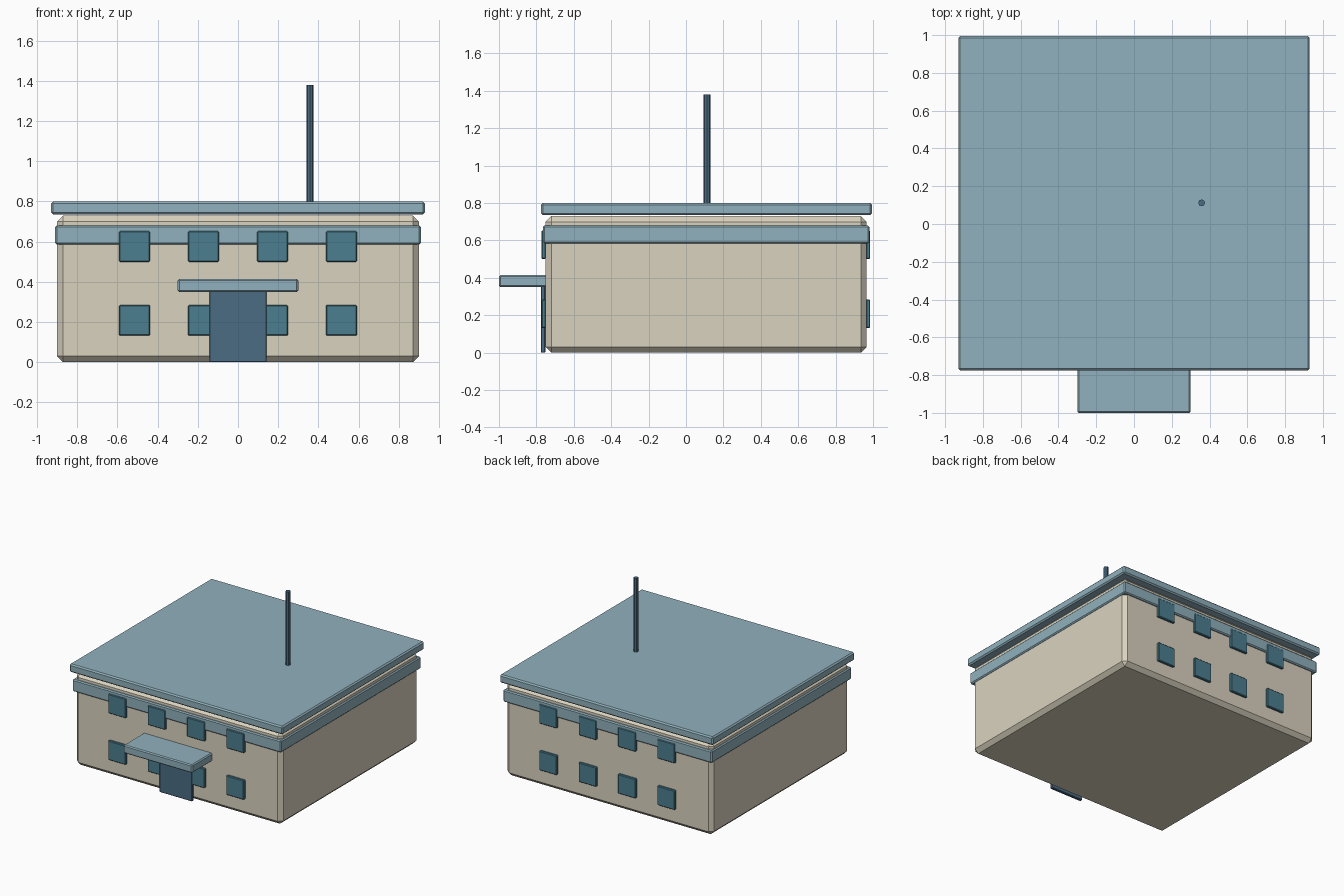
import bpy, bmesh

if "Cube" in bpy.data.objects:
    bpy.data.objects.remove(bpy.data.objects["Cube"])


def material(name, rgb):
    m = bpy.data.materials.new(name)
    m.diffuse_color = (*rgb, 1)
    m.use_nodes = True
    m.node_tree.nodes["Principled BSDF"].inputs["Base Color"].default_value = m.diffuse_color
    return m


WALL = material("wall_cream", (0.70, 0.65, 0.52))
TRIM = material("trim_blue", (0.28, 0.44, 0.51))
GLASS = material("glass_teal", (0.07, 0.21, 0.28))
DARK = material("dark_blue", (0.07, 0.15, 0.23))


def finish(name, bm, mat):
    me = bpy.data.meshes.new(name)
    bm.to_mesh(me)
    bm.free()
    me.materials.append(mat)
    ob = bpy.data.objects.new(name, me)
    bpy.context.collection.objects.link(ob)
    return ob


def box(name, x, y, z, mat, bevel):
    """Chamfered box from (min, max) ranges."""
    bm = bmesh.new()
    bmesh.ops.create_cube(bm, size=1)
    for v in bm.verts:
        v.co = [r[0] if c < 0 else r[1] for c, r in zip(v.co, (x, y, z))]
    ob = finish(name, bm, mat)
    mod = ob.modifiers.new("chamfer", "BEVEL")
    mod.width = bevel
    mod.segments = 1
    return ob


# Main block, trim band and flat roof
box("building_body", (-0.9, 0.9), (-0.75, 0.965), (0, 0.73), WALL, 0.03)
box("trim_band", (-0.91, 0.91), (-0.765, 0.98), (0.585, 0.68), TRIM, 0.008)
box("roof_slab", (-0.93, 0.93), (-0.775, 0.995), (0.735, 0.80), TRIM, 0.01)

# Entrance
box("door", (-0.143, 0.143), (-0.776, -0.752), (0, 0.355), DARK, 0.004)
box("entrance_canopy", (-0.30, 0.30), (-1.0, -0.72), (0.35, 0.415), TRIM, 0.008)

# Two rows of four windows on the front and back
for side, y in (("front", (-0.773, -0.75)), ("back", (0.962, 0.985))):
    for row, z in enumerate(((0.132, 0.285), (0.50, 0.653))):
        for col in range(4):
            cx = -0.515 + col * 0.3433
            box(f"{side}_window_{row}_{col}", (cx - 0.077, cx + 0.077), y, z, GLASS, 0.005)

# Roof mast
bm = bmesh.new()
bmesh.ops.create_cone(bm, cap_ends=True, segments=8, radius1=0.018, radius2=0.018, depth=0.585)
bmesh.ops.translate(bm, verts=bm.verts, vec=(0.358, 0.112, 1.0875))
finish("roof_mast", bm, DARK)
